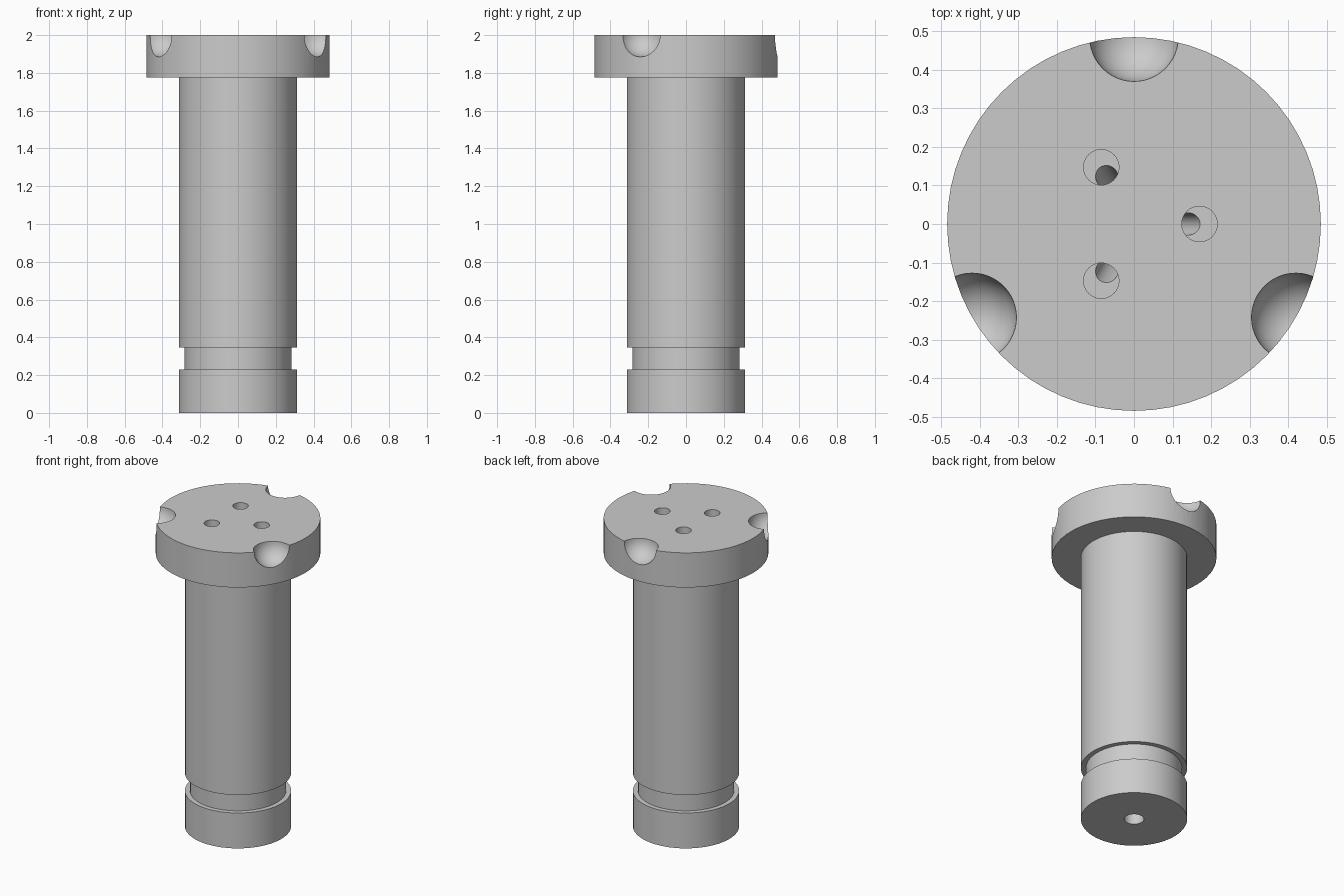
import bpy, bmesh, math
from mathutils import Vector, Matrix

cube = bpy.data.objects.get("Cube")
if cube:
    bpy.data.objects.remove(cube, do_unlink=True)

SEGMENTS = 64
TOP = 2.0
HEAD_R = 0.485

steel = bpy.data.materials.new("plain_grey")
steel.use_nodes = True
grey = (0.6, 0.6, 0.6, 1)
steel.diffuse_color = grey
steel.node_tree.nodes["Principled BSDF"].inputs["Base Color"].default_value = grey


def finish(name, bm):
    mesh = bpy.data.meshes.new(name)
    bmesh.ops.recalc_face_normals(bm, faces=bm.faces)
    bm.to_mesh(mesh)
    bm.free()
    mesh.materials.append(steel)
    obj = bpy.data.objects.new(name, mesh)
    bpy.context.collection.objects.link(obj)
    return obj


def lathe(name, profile):
    bm = bmesh.new()
    verts = [bm.verts.new((r, 0, z)) for r, z in profile]
    edges = [bm.edges.new(pair) for pair in zip(verts, verts[1:])]
    bmesh.ops.spin(bm, geom=verts + edges, cent=(0, 0, 0), axis=(0, 0, 1),
                   angle=math.tau, steps=SEGMENTS, use_duplicate=False)
    bmesh.ops.remove_doubles(bm, verts=bm.verts, dist=0.0001)
    return finish(name, bm)


def rod(name, start, end, radius):
    start, end = Vector(start), Vector(end)
    axis = end - start
    bm = bmesh.new()
    turn = axis.to_track_quat("Z", "Y").to_matrix().to_4x4()
    bmesh.ops.create_cone(bm, cap_ends=True, segments=32, radius1=radius,
                          radius2=radius, depth=axis.length,
                          matrix=Matrix.Translation((start + end) / 2) @ turn)
    return finish(name, bm)


def ball(name, centre, radius):
    bm = bmesh.new()
    bmesh.ops.create_uvsphere(bm, u_segments=48, v_segments=24, radius=radius,
                              matrix=Matrix.Translation(centre))
    return finish(name, bm)


def polar(radius, degrees, z):
    a = math.radians(degrees)
    return (radius * math.cos(a), radius * math.sin(a), z)


# Flanged pin with a retaining groove and a central bore open at the bottom
pin = lathe("flanged_pin", [
    (0, 1.5), (0.058, 1.5), (0.058, 0), (0.313, 0), (0.313, 0.23),
    (0.283, 0.23), (0.283, 0.347), (0.313, 0.347), (0.313, 1.775),
    (HEAD_R, 1.775), (HEAD_R, TOP), (0, TOP)])

# Three ball notches on the rim, three ports and their slanted channels
cutters = []
for angle in (0, 120, 240):
    cutters.append(ball("rim_notch", polar(HEAD_R, angle + 90, TOP), 0.115))
    cutters.append(rod("port", polar(0.17, angle, TOP - 0.15),
                       polar(0.17, angle, TOP + 0.1), 0.046))
    cutters.append(rod("channel", polar(0.148, angle, TOP - 0.13),
                       polar(0, angle, TOP - 0.52), 0.029))

bpy.context.view_layer.objects.active = pin
for cutter in cutters:
    cutter.hide_render = True
    mod = pin.modifiers.new("cut", "BOOLEAN")
    mod.operation = "DIFFERENCE"
    mod.solver = "EXACT"
    mod.object = cutter
    bpy.ops.object.modifier_apply(modifier=mod.name)
    bpy.data.objects.remove(cutter, do_unlink=True)

# Smooth round walls, crisp machined edges
bpy.ops.object.select_all(action="DESELECT")
pin.select_set(True)
bpy.ops.object.shade_smooth_by_angle(angle=math.radians(30))
